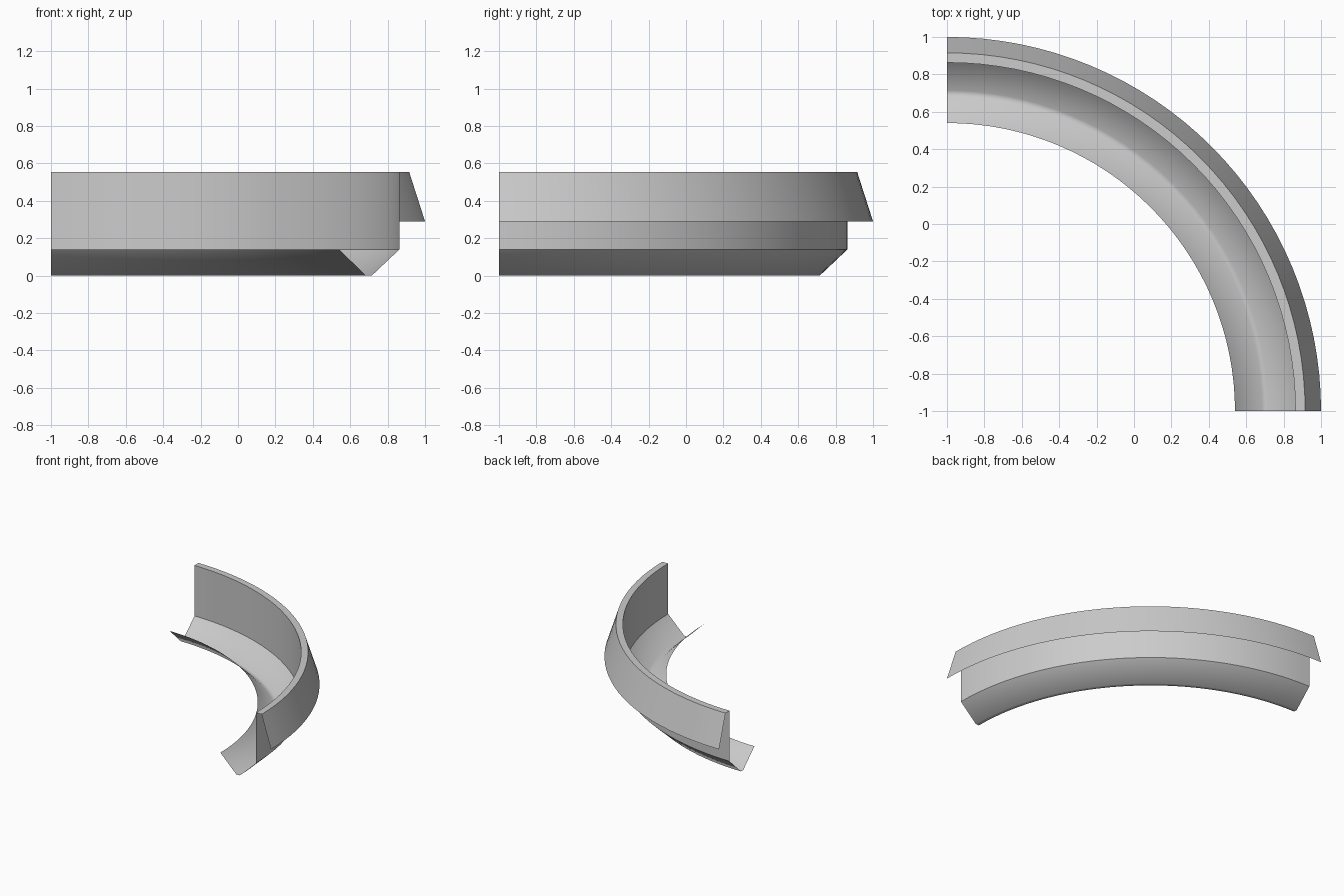
import bpy, bmesh, math
from mathutils import Vector

cube = bpy.data.objects.get("Cube")
if cube:
    bpy.data.objects.remove(cube, do_unlink=True)

SEGMENTS = 32
CENTRE = Vector((-1, -1, 0))

# Open cross-section as (radius, height): lip, trough, wall, rim, outer flange
PROFILE = [(1.54, 0.14), (1.685, 0), (1.715, 0), (1.863, 0.14),
           (1.863, 0.555), (1.915, 0.555), (2.0, 0.29)]

# Plain grey finish
grey = bpy.data.materials.new("light_grey")
grey.use_nodes = True
colour = (0.6, 0.6, 0.6, 1)
grey.diffuse_color = colour
grey.node_tree.nodes["Principled BSDF"].inputs["Base Color"].default_value = colour

# Quarter-turn sweep of the cross-section
bm = bmesh.new()
verts = [bm.verts.new(CENTRE + Vector((r, 0, z))) for r, z in PROFILE]
edges = [bm.edges.new(pair) for pair in zip(verts, verts[1:])]
bmesh.ops.spin(bm, geom=verts + edges, cent=CENTRE, axis=(0, 0, 1),
               angle=math.pi / 2, steps=SEGMENTS)

# Face the rim upward and the flange outward
bm.normal_update()
top = max(bm.faces, key=lambda f: f.calc_center_median().z)
if top.normal.z < 0:
    bmesh.ops.reverse_faces(bm, faces=bm.faces[:])

mesh = bpy.data.meshes.new("curved_gutter")
bm.to_mesh(mesh)
bm.free()
mesh.materials.append(grey)
gutter = bpy.data.objects.new("curved_gutter", mesh)
bpy.context.collection.objects.link(gutter)

# Soft trough bottom, crisp wall and rim edges
bpy.ops.object.select_all(action='DESELECT')
gutter.select_set(True)
bpy.context.view_layer.objects.active = gutter
bpy.ops.object.shade_smooth_by_angle(angle=math.radians(45))
